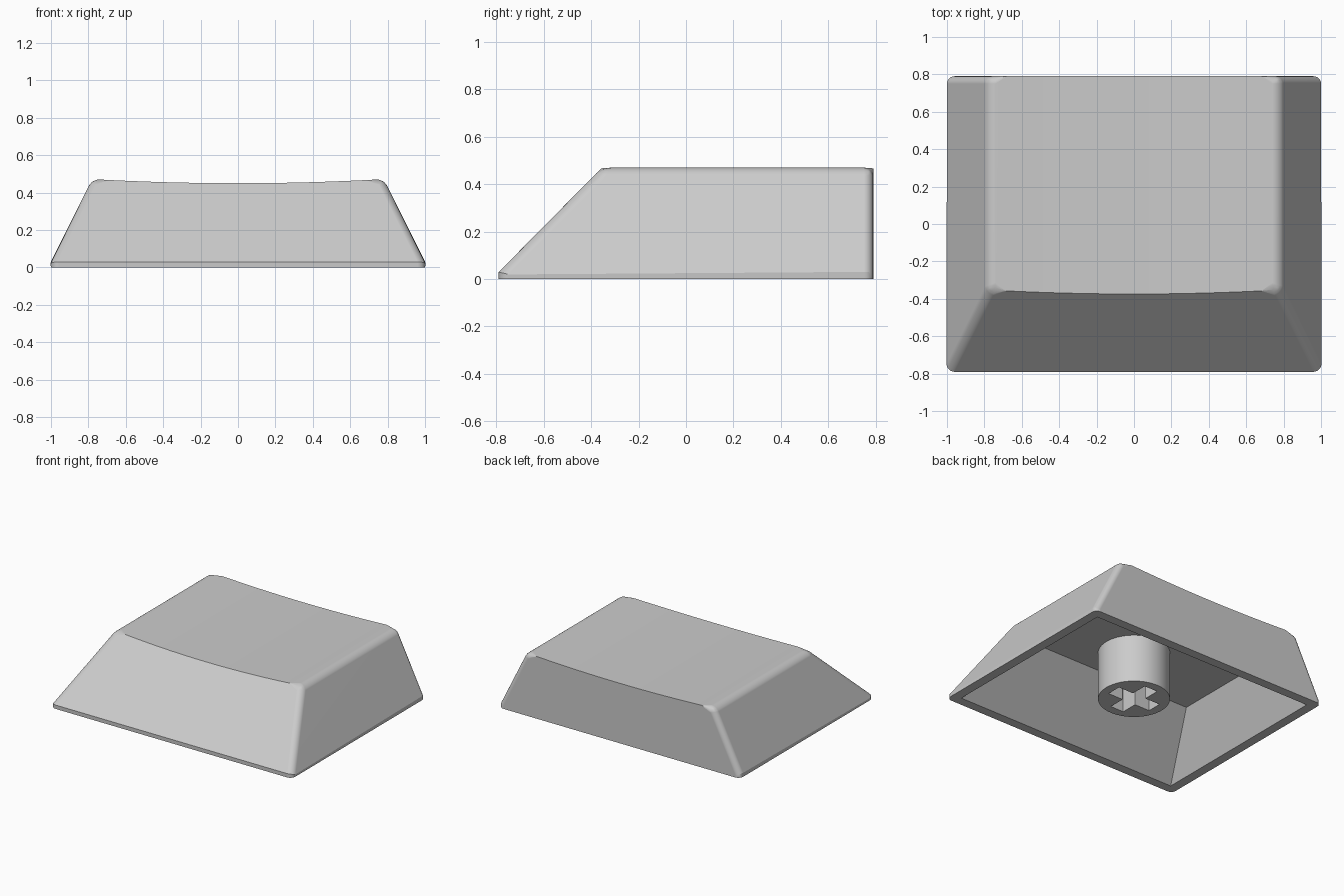
import bpy, bmesh, math

if "Cube" in bpy.data.objects:
    bpy.data.objects.remove(bpy.data.objects["Cube"], do_unlink=True)

grey = bpy.data.materials.new("light_grey")
grey.use_nodes = True
colour = (0.6, 0.6, 0.6, 1)
grey.diffuse_color = colour
grey.node_tree.nodes["Principled BSDF"].inputs["Base Color"].default_value = colour


def finish(bm, name):
    bmesh.ops.recalc_face_normals(bm, faces=bm.faces[:])
    mesh = bpy.data.meshes.new(name)
    bm.to_mesh(mesh)
    bm.free()
    mesh.materials.append(grey)
    obj = bpy.data.objects.new(name, mesh)
    bpy.context.collection.objects.link(obj)
    return obj


def activate(obj):
    bpy.ops.object.select_all(action='DESELECT')
    obj.select_set(True)
    bpy.context.view_layer.objects.active = obj


def cut(obj, cutter):
    cutter.hide_render = True
    mod = obj.modifiers.new("cut", 'BOOLEAN')
    mod.operation, mod.solver, mod.object = 'DIFFERENCE', 'EXACT', cutter
    activate(obj)
    bpy.ops.object.modifier_apply(modifier=mod.name)
    bpy.data.objects.remove(cutter, do_unlink=True)


def smooth(obj):
    activate(obj)
    bpy.ops.object.shade_smooth_by_angle(angle=math.radians(20))
    mod = obj.modifiers.new("even_normals", 'WEIGHTED_NORMAL')
    mod.keep_sharp = True


def prism(points, z0, z1, name):
    bm = bmesh.new()
    low = [bm.verts.new((x, y, z0)) for x, y in points]
    high = [bm.verts.new((x, y, z1)) for x, y in points]
    bm.faces.new(low)
    bm.faces.new(high)
    for i in range(len(low)):
        j = (i + 1) % len(low)
        bm.faces.new((low[i], low[j], high[j], high[i]))
    return finish(bm, name)


# Outer body: short vertical lip, sloped front and sides, dished top
HALF, DEPTH, LIP, TOP_HALF, COLUMNS = 1.0, 0.79, 0.03, 0.78, 16
bm = bmesh.new()
corners = [(-HALF, -DEPTH), (HALF, -DEPTH), (HALF, DEPTH), (-HALF, DEPTH)]
base = [bm.verts.new((x, y, 0)) for x, y in corners]
lip = [bm.verts.new((x, y, LIP)) for x, y in corners]
front, back = [], []
for i in range(COLUMNS + 1):
    t = 2 * i / COLUMNS - 1
    z = 0.45 + 0.022 * t * t
    front.append(bm.verts.new((TOP_HALF * t, -DEPTH + (z - LIP) * 0.99, z)))
    back.append(bm.verts.new((TOP_HALF * t, DEPTH, z)))
bm.faces.new(base)
for i in range(4):
    j = (i + 1) % 4
    bm.faces.new((base[i], base[j], lip[j], lip[i]))
bm.faces.new([lip[0], lip[1]] + front[::-1])
bm.faces.new([lip[2], lip[3]] + back)
bm.faces.new((lip[1], lip[2], back[-1], front[-1]))
bm.faces.new((lip[3], lip[0], front[0], back[0]))
for i in range(COLUMNS):
    bm.faces.new((front[i], front[i + 1], back[i + 1], back[i]))

# Round the corner edges and the rim of the top
pairs = list(zip(base, lip)) + list(zip(lip, (front[0], front[-1], back[-1], back[0])))
for row in (front, back):
    pairs += list(zip(row, row[1:]))
pairs += [(front[0], back[0]), (front[-1], back[-1])]
edges = [bm.edges.get(p) for p in pairs]
bmesh.ops.bevel(bm, geom=edges, offset=0.04, offset_type='OFFSET',
                segments=6, profile=0.5, affect='EDGES', clamp_overlap=True)
shell = finish(bm, "cap_shell")

# Hollow underside, parallel to the outer walls
bm = bmesh.new()
rings = []
for z in (-0.1, 0.38):
    x, y = 0.93 - 0.48 * z, -0.72 + 1.01 * z
    rings.append([bm.verts.new((px, py, z)) for px, py in
                  ((-x, y), (x, y), (x, 0.72), (-x, 0.72))])
for ring in rings:
    bm.faces.new(ring)
for i in range(4):
    j = (i + 1) % 4
    bm.faces.new((rings[0][i], rings[0][j], rings[1][j], rings[1][i]))
cut(shell, finish(bm, "cavity_cutter"))
smooth(shell)

# Round mounting stem with a cross-shaped socket
SIDES, RADIUS = 64, 0.245
circle = [(RADIUS * math.cos(math.tau * i / SIDES), RADIUS * math.sin(math.tau * i / SIDES))
          for i in range(SIDES)]
stem = prism(circle, 0.02, 0.39, "mounting_stem")
a, w = 0.18, 0.055
quarter = [(a, -w), (a, w), (w, w)]
cross = []
for x, y in quarter:
    cross.append((x, y))
for turn in range(3):
    cross += [(-y, x) for x, y in cross[-3:]]
cut(stem, prism(cross, -0.1, 0.35, "socket_cutter"))
smooth(stem)
